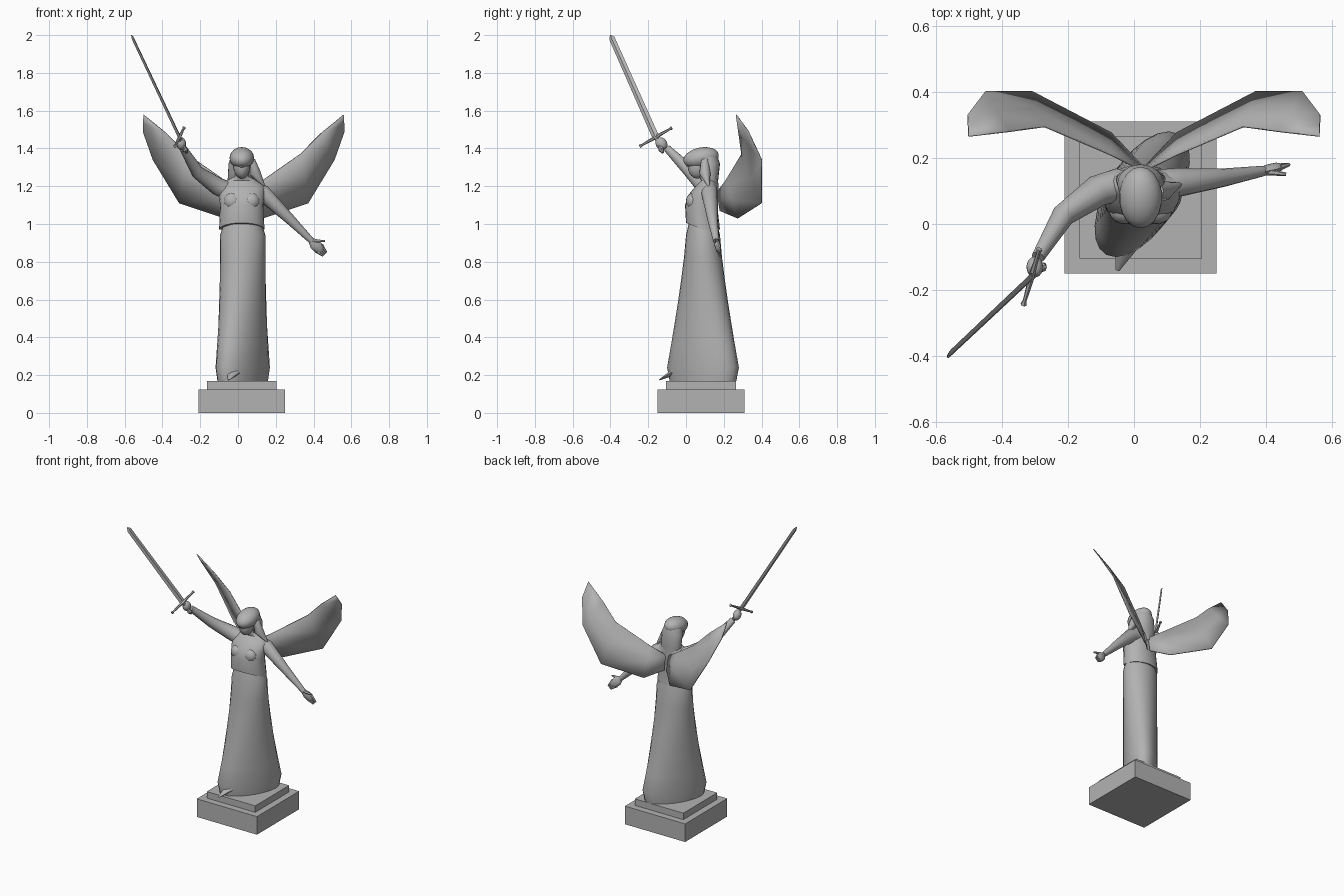
import bpy, bmesh, math
from mathutils import Vector as V

if "Cube" in bpy.data.objects:
    bpy.data.objects.remove(bpy.data.objects["Cube"])

stone = bpy.data.materials.new("grey stone")
stone.use_nodes = True
grey = (0.45, 0.45, 0.45, 1)
stone.diffuse_color = grey
stone.node_tree.nodes["Principled BSDF"].inputs["Base Color"].default_value = grey

UP = V((0, 0, 1))
BACK = V((0, 1, 0))
BODY_X = 0.02


def finish(name, bm, smooth_angle=40):
    """Turn a bmesh into a named stone object."""
    bmesh.ops.recalc_face_normals(bm, faces=bm.faces)
    mesh = bpy.data.meshes.new(name)
    bm.to_mesh(mesh)
    bm.free()
    mesh.materials.append(stone)
    part = bpy.data.objects.new(name, mesh)
    bpy.context.collection.objects.link(part)
    if smooth_angle:
        bpy.ops.object.select_all(action='DESELECT')
        bpy.context.view_layer.objects.active = part
        part.select_set(True)
        bpy.ops.object.shade_smooth_by_angle(angle=math.radians(smooth_angle))
    return part


def oval(centre, across, along, sides):
    """Closed ring of points around a centre, spanned by two half axes."""
    angles = [math.tau * i / sides for i in range(sides)]
    return [V(centre) + across * math.cos(a) + along * math.sin(a) for a in angles]


def loft(name, rings, smooth_angle=40):
    """Skin a list of closed point rings and cap both ends."""
    bm = bmesh.new()
    loops = [[bm.verts.new(point) for point in ring] for ring in rings]
    for low, high in zip(loops, loops[1:]):
        for i in range(len(low)):
            bm.faces.new((low[i - 1], low[i], high[i], high[i - 1]))
    bm.faces.new(loops[0])
    bm.faces.new(loops[-1])
    return finish(name, bm, smooth_angle)


def stack(name, sections, sides=24):
    """Level ovals on the body axis: y, z, half width, half depth."""
    return loft(name, [oval((BODY_X, y, z), V((width, 0, 0)), BACK * depth, sides)
                       for y, z, width, depth in sections])


def limb(name, points, radii, sides=12, flat=1, axis=UP):
    """Tapering tube along a path, flattened along the given axis."""
    points = [V(point) for point in points]
    last = len(points) - 1
    rings = []
    for i, (point, radius) in enumerate(zip(points, radii)):
        heading = points[min(i + 1, last)] - points[max(i - 1, 0)]
        side = heading.cross(axis).normalized() * radius
        rings.append(oval(point, side, side.cross(heading.normalized()) * flat, sides))
    return loft(name, rings)


def ball(name, centre, radii, tilt=0):
    bm = bmesh.new()
    bmesh.ops.create_uvsphere(bm, u_segments=18, v_segments=12, radius=1)
    bmesh.ops.scale(bm, vec=radii, verts=bm.verts)
    part = finish(name, bm)
    part.location = centre
    part.rotation_euler.x = tilt


def slab(name, half_width, bottom, top):
    """Square plinth block, centred under the gown."""
    bm = bmesh.new()
    bmesh.ops.create_cube(bm, size=1)
    bmesh.ops.scale(bm, vec=(half_width * 2, half_width * 2, top - bottom), verts=bm.verts)
    bmesh.ops.translate(bm, vec=(BODY_X, 0.08, (bottom + top) / 2), verts=bm.verts)
    finish(name, bm, smooth_angle=0)


# Stepped plinth
slab("plinth_base", 0.23, 0, 0.125)
slab("plinth_step", 0.185, 0.125, 0.17)


# Gown: the round waist flares into a long, skewed oval hem
def skirt_ring(rise, z, shrink=1):
    flare = (1 - rise) ** 1.25
    across = V((0.12, 0, 0)) * shrink
    along = V((0.08 * flare, 0.09 + 0.1 * flare, 0)) * shrink
    return oval((BODY_X + 0.005, 0.09, z), across, along, 24)


steps = 6
skirt_rings = [skirt_ring(0, 0.17, 0.93)]
for i in range(steps + 1):
    skirt_rings.append(skirt_ring(i / steps, 0.24 + 0.7 * i / steps))
skirt_rings.append(skirt_ring(1, 1.02, 0.8))
loft("skirt", skirt_rings)
limb("skirt_train", [(0, 0, 0.25), (-0.05, -0.14, 0.175)], (0.06, 0.006), flat=0.5)

bodice = stack("bodice", [
    (0.09, 0.97, 0.12, 0.09),
    (0.08, 1.1, 0.115, 0.085),
    (0.09, 1.15, 0.12, 0.08),
    (0.11, 1.2, 0.12, 0.06),
    (0.12, 1.23, 0.08, 0.04),
    (0.11, 1.25, 0.04, 0.04),
    (0.09, 1.3, 0.035, 0.035)])
# Arch the front hem of the bodice
for vert in bodice.data.vertices:
    if vert.co.z < 1 and vert.co.y < 0.09:
        vert.co.z += 0.4 * (0.09 - vert.co.y)
for side, sign in (("right", -1), ("left", 1)):
    ball(side + "_bust", (BODY_X + sign * 0.05, 0.04, 1.12), (0.045, 0.04, 0.045))

# Head and hair
ball("face", (BODY_X, 0.065, 1.31), (0.045, 0.055, 0.07), tilt=-0.15)
limb("nose", [(BODY_X, 0.02, 1.335), (BODY_X, 0.01, 1.3)], (0.005, 0.01), sides=6, axis=BACK)
ball("hair_cap", (BODY_X, 0.08, 1.35), (0.065, 0.095, 0.055), tilt=0.2)
stack("long_hair", [
    (0.1, 1.38, 0.05, 0.06),
    (0.12, 1.32, 0.07, 0.06),
    (0.135, 1.23, 0.075, 0.035),
    (0.16, 1.15, 0.02, 0.015)])
limb("hair_lock", [(0.07, 0.1, 1.34), (0.09, 0.1, 1.27), (0.14, 0.12, 1.2)],
     (0.02, 0.03, 0.005), axis=BACK)

# Raised right arm
limb("right_arm", [(-0.04, 0.12, 1.17), (-0.11, 0.1, 1.2), (-0.215, 0.025, 1.275),
                   (-0.29, -0.1, 1.4)], (0.05, 0.048, 0.035, 0.02))
ball("right_fist", (-0.3, -0.13, 1.425), (0.025, 0.03, 0.035), tilt=0.6)

# Lowered left arm with an open hand
wrist = V((0.39, 0.16, 0.91))
hand_tip = V((0.46, 0.18, 0.84))
limb("left_arm", [(0.07, 0.12, 1.18), (0.13, 0.125, 1.165), (0.27, 0.14, 1.03), wrist],
     (0.045, 0.044, 0.028, 0.016), axis=BACK)
limb("left_palm", [wrist.lerp(hand_tip, t) for t in (-0.1, 0.25, 0.6, 0.75)],
     (0.015, 0.03, 0.028, 0.015), flat=0.5, axis=BACK)
for i in range(4):
    spread = V((1, 0, 1)) * 0.01 * (i - 1.5)
    limb("left_finger", [wrist.lerp(hand_tip, 0.5) + spread, hand_tip + spread * 0.6],
         (0.01, 0.005), sides=6, axis=BACK)
limb("left_thumb", [wrist, V((0.46, 0.15, 0.91))], (0.013, 0.005), sides=6)

# Sword, built along its own axis
hilt = V((-0.31, -0.16, 1.46))
tip = V((-0.565, -0.4, 2))
heading = (tip - hilt).normalized()
wide = heading.cross(V((0.9, -0.4, 0.25))).normalized()
thin = heading.cross(wide)
loft("sword_blade", [oval(hilt.lerp(tip, t), wide * width, thin * width / 3, 4)
                     for t, width in ((0, 0.019), (0.97, 0.016), (1, 0.003))],
     smooth_angle=0)
limb("sword_guard", [hilt + wide * 0.1 * reach for reach in (-1, -0.85, 0, 0.85, 1)],
     (0.01, 0.006, 0.01, 0.006, 0.01), sides=6, axis=heading)
limb("sword_grip", [hilt - heading * drop for drop in (0, 0.065, 0.08, 0.1)],
     (0.01, 0.01, 0.016, 0.006), sides=8)

# Wings: thin curved sheets between an upper and a lower edge, mirrored
upper_edge = [(0.04, 0.165, 1.17), (0.13, 0.21, 1.23), (0.33, 0.295, 1.37),
              (0.44, 0.28, 1.48), (0.56, 0.266, 1.578)]
lower_edge = [(0.04, 0.18, 1.07), (0.13, 0.275, 1.03), (0.37, 0.4, 1.11),
              (0.51, 0.4, 1.34), (0.563, 0.33, 1.49)]
wing_centre = 0.03
for side, sign in (("left", 1), ("right", -1)):
    bm = bmesh.new()
    columns = []
    for top, bottom in zip(upper_edge, lower_edge):
        column = []
        for share in (0, 0.5, 1):
            point = V(top).lerp(V(bottom), share)
            point.x = wing_centre + sign * (point.x - wing_centre)
            column.append(bm.verts.new(point))
        columns.append(column)
    for near, far in zip(columns, columns[1:]):
        for k in range(2):
            bm.faces.new((near[k], near[k + 1], far[k + 1], far[k]))
    wing = finish(side + "_wing", bm, smooth_angle=50)
    thickness = wing.modifiers.new("thickness", 'SOLIDIFY')
    thickness.thickness = 0.006
    thickness.offset = 0
